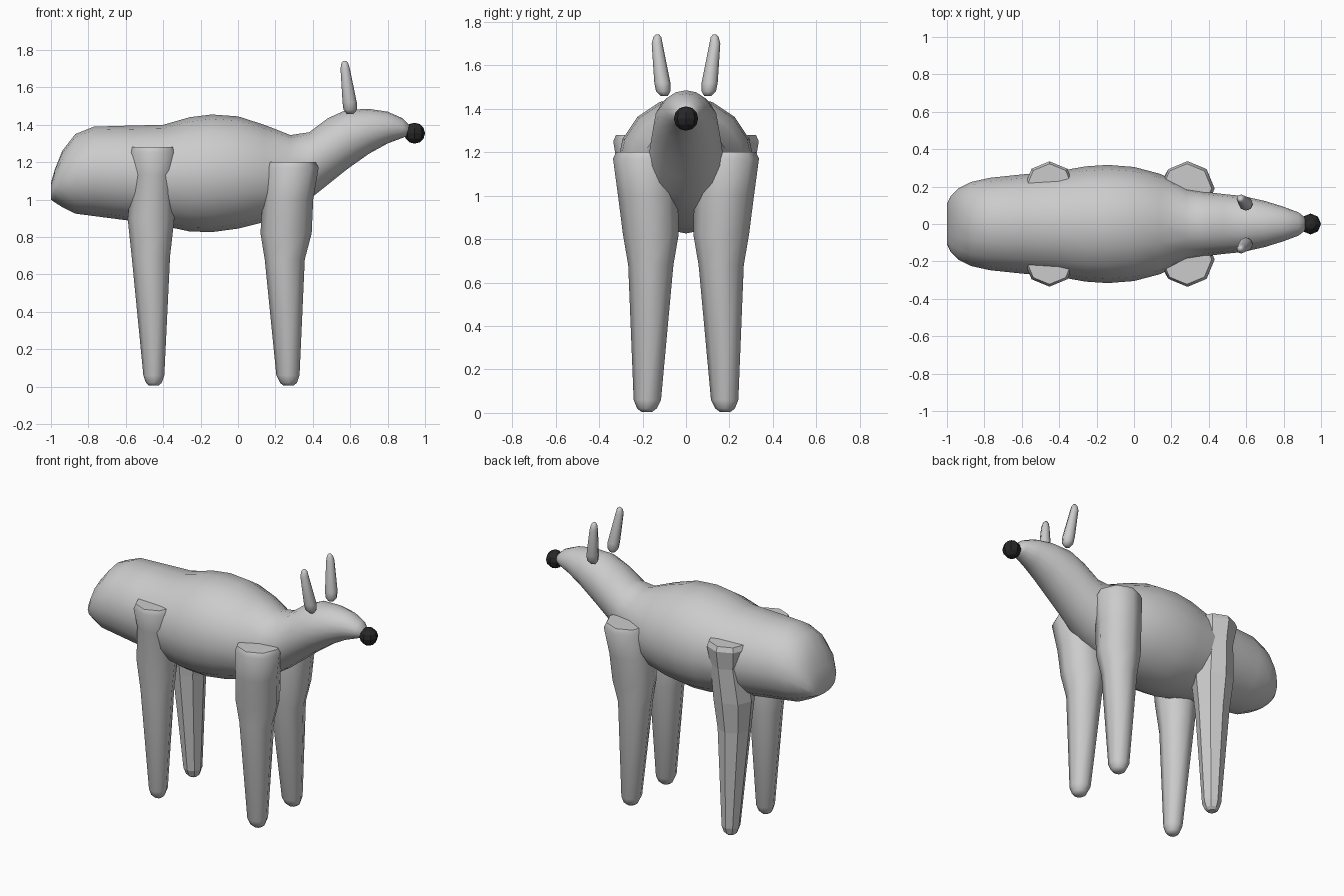
import bpy, bmesh
from math import sin, cos, pi, radians


def loft(name, rings, axis, sides, smooth=True, angle=60):
    """Skin elliptical rings (x, y, z, radius_a, radius_b) standing across an axis."""
    bm = bmesh.new()
    loops = []
    for x, y, z, ra, rb in rings:
        loop = []
        for i in range(sides):
            a = 2 * pi * i / sides
            if axis == 'X':
                co = (x, y + ra * cos(a), z + rb * sin(a))
            else:
                co = (x + ra * cos(a), y + rb * sin(a), z)
            loop.append(bm.verts.new(co))
        loops.append(loop)
    for lo, hi in zip(loops, loops[1:]):
        for i in range(sides):
            j = (i + 1) % sides
            bm.faces.new((lo[i], lo[j], hi[j], hi[i]))
    bm.faces.new(loops[0])
    bm.faces.new(loops[-1])
    bmesh.ops.recalc_face_normals(bm, faces=bm.faces)
    mesh = bpy.data.meshes.new(name)
    bm.to_mesh(mesh)
    bm.free()
    ob = bpy.data.objects.new(name, mesh)
    bpy.context.collection.objects.link(ob)
    if smooth:
        make_smooth(ob, angle)
    return ob


def make_smooth(ob, angle):
    bpy.ops.object.select_all(action='DESELECT')
    ob.select_set(True)
    bpy.context.view_layer.objects.active = ob
    bpy.ops.object.shade_smooth_by_angle(angle=radians(angle))


# Body, neck and head in one skin: x, top z, bottom z, half width
outline = [
    (-1.00, 1.09, 1.00, 0.11), (-0.98, 1.16, 0.985, 0.15),
    (-0.94, 1.26, 0.96, 0.19), (-0.87, 1.35, 0.925, 0.225),
    (-0.77, 1.39, 0.912, 0.247), (-0.60, 1.395, 0.89, 0.265),
    (-0.40, 1.40, 0.86, 0.283), (-0.26, 1.44, 0.83, 0.308),
    (-0.14, 1.455, 0.826, 0.316), (0.00, 1.445, 0.845, 0.305),
    (0.14, 1.40, 0.88, 0.268), (0.28, 1.345, 0.935, 0.195),
    (0.38, 1.36, 1.00, 0.172), (0.48, 1.435, 1.08, 0.16),
    (0.58, 1.48, 1.16, 0.15), (0.70, 1.485, 1.245, 0.123),
    (0.80, 1.47, 1.30, 0.092), (0.88, 1.435, 1.33, 0.062),
    (0.92, 1.395, 1.345, 0.03),
]
loft("body_and_head", [(x, 0, (t + b) / 2, w, (t - b) / 2) for x, t, b, w in outline], 'X', 16)

# Legs: z, centre x, radius x, centre y, radius y
front_leg = [
    (0.005, 0.27, 0.025, 0.18, 0.025), (0.02, 0.27, 0.045, 0.18, 0.045),
    (0.06, 0.267, 0.062, 0.178, 0.063), (0.68, 0.25, 0.107, 0.162, 0.104),
    (0.82, 0.257, 0.137, 0.162, 0.128), (1.00, 0.267, 0.135, 0.175, 0.138),
    (1.17, 0.286, 0.145, 0.19, 0.146), (1.20, 0.283, 0.132, 0.19, 0.132),
]
rear_leg = [
    (0.005, -0.45, 0.025, 0.18, 0.025), (0.02, -0.45, 0.042, 0.18, 0.042),
    (0.06, -0.45, 0.056, 0.178, 0.058), (0.70, -0.466, 0.103, 0.165, 0.10),
    (0.90, -0.465, 0.125, 0.168, 0.125), (1.13, -0.452, 0.113, 0.19, 0.125),
    (1.25, -0.452, 0.135, 0.20, 0.135), (1.28, -0.452, 0.122, 0.20, 0.122),
]
# Ears use the same layout
ear = [
    (1.458, 0.60, 0.018, 0.10, 0.016), (1.48, 0.60, 0.036, 0.105, 0.033),
    (1.52, 0.597, 0.038, 0.109, 0.037), (1.70, 0.573, 0.025, 0.133, 0.025),
    (1.73, 0.571, 0.018, 0.132, 0.018), (1.742, 0.57, 0.008, 0.131, 0.008),
]
for side, s in (("right", -1), ("left", 1)):
    for name, prof, flat in (("front_leg", front_leg, False),
                             ("rear_leg", rear_leg, s > 0),
                             ("ear", ear, False)):
        rings = [(x, s * y, z, rx, ry) for z, x, rx, y, ry in prof]
        loft(f"{name}_{side}", rings, 'Z', 8, smooth=not flat)

# Dark faceted nose
bpy.ops.mesh.primitive_uv_sphere_add(segments=8, ring_count=6, radius=0.056,
                                     location=(0.944, 0, 1.355))
nose = bpy.context.object
nose.name = "nose"
dark = bpy.data.materials.new("dark_nose")
dark.diffuse_color = (0.02, 0.02, 0.022, 1)
nose.data.materials.append(dark)
